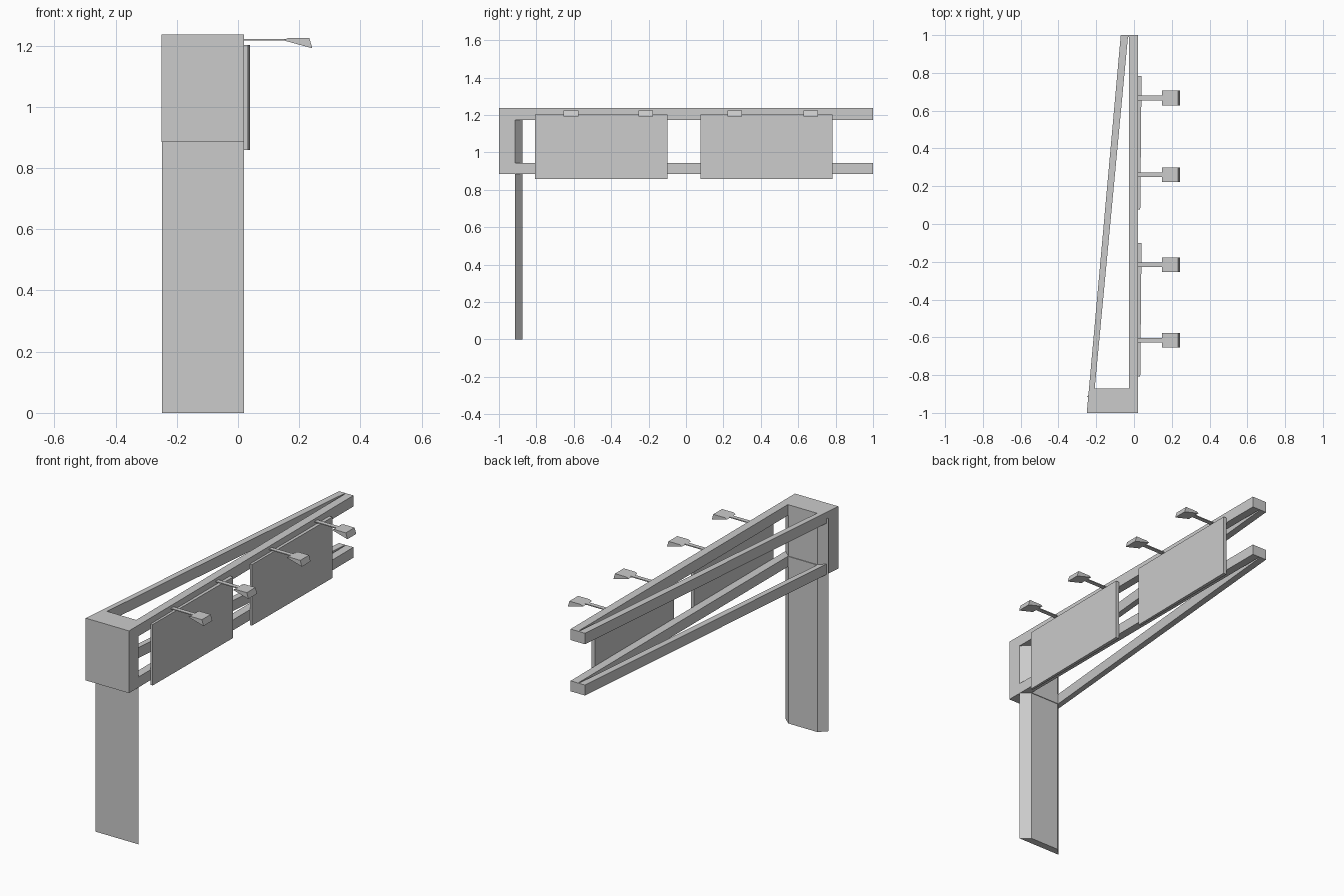
import bpy
import bmesh
from mathutils import Vector

cube = bpy.data.objects.get("Cube")
if cube:
    bpy.data.objects.remove(cube, do_unlink=True)

# Single painted-metal colour
metal = bpy.data.materials.new("grey_metal")
metal.use_nodes = True
GREY = (0.6, 0.6, 0.6, 1)
metal.diffuse_color = GREY
metal.node_tree.nodes["Principled BSDF"].inputs["Base Color"].default_value = GREY


def prism(name, outline, start, end, axis="z"):
    """Extrude a flat outline: (x, y) along z, or (x, z) along y."""
    bm = bmesh.new()
    if axis == "z":
        points, shift = [(a, b, start) for a, b in outline], (0, 0, end - start)
    else:
        points, shift = [(a, start, b) for a, b in outline], (0, end - start, 0)
    face = bm.faces.new([bm.verts.new(p) for p in points])
    grown = bmesh.ops.extrude_face_region(bm, geom=[face])["geom"]
    moved = [g for g in grown if isinstance(g, bmesh.types.BMVert)]
    bmesh.ops.translate(bm, verts=moved, vec=Vector(shift))
    bmesh.ops.recalc_face_normals(bm, faces=bm.faces)
    mesh = bpy.data.meshes.new(name)
    bm.to_mesh(mesh)
    bm.free()
    mesh.materials.append(metal)
    obj = bpy.data.objects.new(name, mesh)
    bpy.context.collection.objects.link(obj)
    return obj


def cut(target, cutter):
    """Subtract the cutter, then discard it."""
    mod = target.modifiers.new("opening", "BOOLEAN")
    mod.operation = "DIFFERENCE"
    mod.solver = "EXACT"
    mod.object = cutter
    bpy.context.view_layer.objects.active = target
    bpy.ops.object.modifier_apply(modifier=mod.name)
    bpy.data.objects.remove(cutter, do_unlink=True)


def rect(a0, a1, b0, b1):
    return [(a0, b0), (a1, b0), (a1, b1), (a0, b1)]


# Tapered arm frame: solid wedge, opened from above and from the sides
frame = prism("arm_frame", [(-0.25, -1), (0.02, -1), (0.02, 1), (-0.07, 1)], 0.885, 1.236)
cut(frame, prism("wedge_cutter",
                 [(-0.208, -0.87), (-0.026, -0.87), (-0.026, 0.99), (-0.032, 0.99)], 0.5, 1.5))
cut(frame, prism("gap_cutter", rect(-0.5, 0.5, -0.915, 1.5), 0.944, 1.174))

# Post with chamfered back edges
prism("post", [(-0.248, -0.915), (0.02, -0.915), (-0.026, -0.874), (-0.208, -0.874)], 0, 1.2)

# Sign panels, slightly thicker toward the far end
for name, y0, y1 in (("front_panel", -0.807, -0.1), ("rear_panel", 0.077, 0.784)):
    prism(name, [(0.02, y0), (0.033, y0), (0.04, y1), (0.02, y1)], 0.858, 1.202)

# Lamps on thin brackets
HEAD = [(0.148, 1.217), (0.162, 1.224), (0.233, 1.224), (0.243, 1.191)]
for i, y in enumerate((-0.615, -0.216, 0.261, 0.667), 1):
    prism(f"lamp_bracket_{i}", rect(0.015, 0.16, 1.216, 1.221), y - 0.012, y + 0.012, "y")
    prism(f"lamp_head_{i}", HEAD, y - 0.039, y + 0.039, "y")
